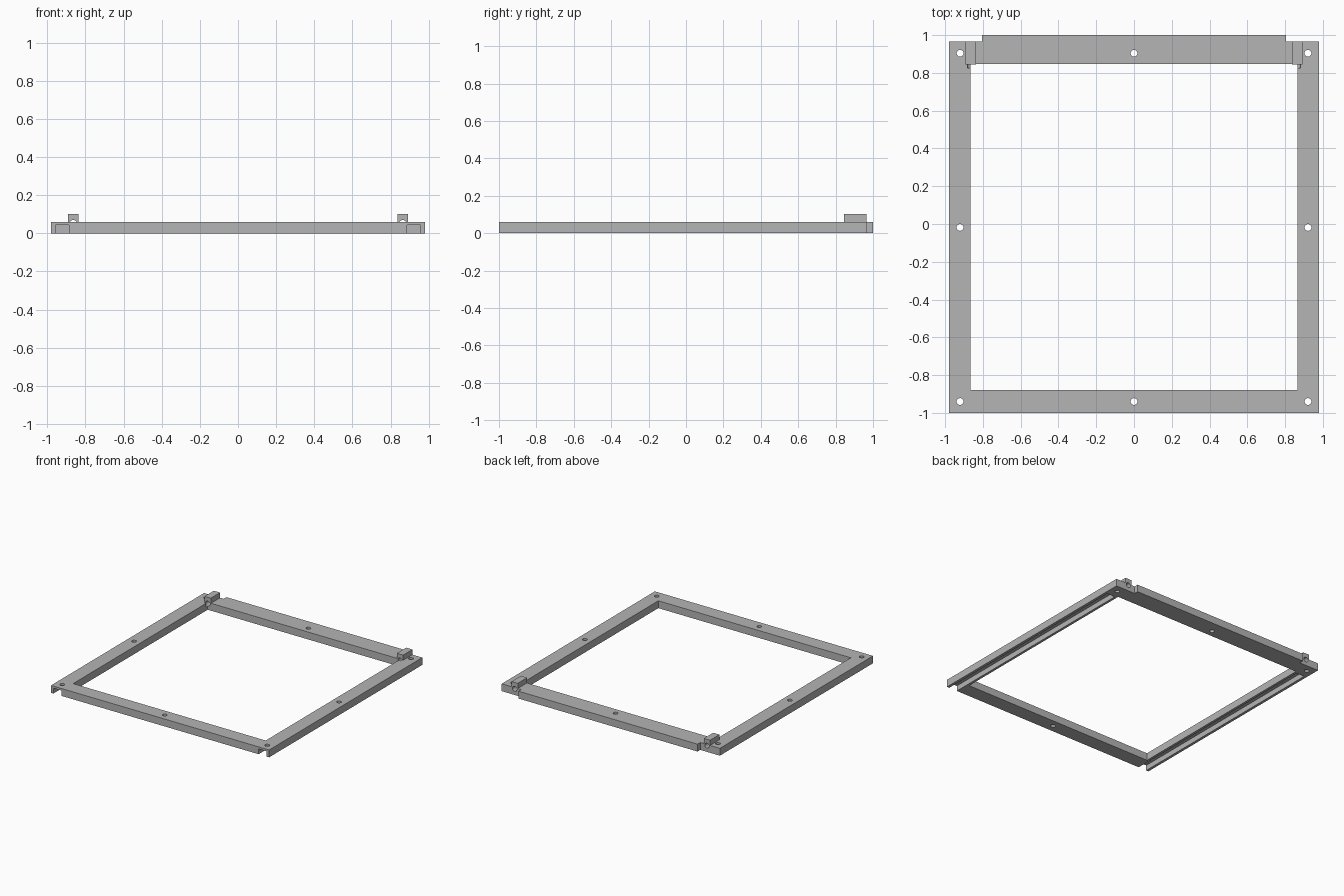
import bpy, bmesh
from mathutils import Matrix, Vector

cube = bpy.data.objects.get("Cube")
if cube:
    bpy.data.objects.remove(cube, do_unlink=True)

grey = bpy.data.materials.new("plain grey")
grey.use_nodes = True
color = (0.46, 0.46, 0.46, 1)
grey.diffuse_color = color
grey.node_tree.nodes["Principled BSDF"].inputs["Base Color"].default_value = color

HEIGHT = 0.06
OUTER, INNER = 0.98, 0.865


def add_object(name, bm):
    bmesh.ops.recalc_face_normals(bm, faces=bm.faces[:])
    mesh = bpy.data.meshes.new(name)
    bm.to_mesh(mesh)
    bm.free()
    mesh.materials.append(grey)
    obj = bpy.data.objects.new(name, mesh)
    bpy.context.collection.objects.link(obj)
    return obj


def prism(name, points, height):
    bm = bmesh.new()
    face = bm.faces.new([bm.verts.new((x, y, 0)) for x, y in points])
    top = bmesh.ops.extrude_face_region(bm, geom=[face])
    verts = [v for v in top["geom"] if isinstance(v, bmesh.types.BMVert)]
    bmesh.ops.translate(bm, verts=verts, vec=(0, 0, height))
    return add_object(name, bm)


def box(name, low, high):
    low, high = Vector(low), Vector(high)
    bm = bmesh.new()
    size = Matrix.Diagonal((*(high - low), 1))
    bmesh.ops.create_cube(bm, size=1, matrix=Matrix.Translation((low + high) / 2) @ size)
    return add_object(name, bm)


def rod(name, centre, radius, length, axis="Z"):
    bm = bmesh.new()
    turn = Matrix.Rotation(1.5707963, 4, "X") if axis == "Y" else Matrix()
    bmesh.ops.create_cone(bm, cap_ends=True, segments=24, radius1=radius, radius2=radius,
                          depth=length, matrix=Matrix.Translation(centre) @ turn)
    return add_object(name, bm)


def cut(target, cutters):
    # Subtract every cutter and bake the result
    for cutter in cutters:
        mod = target.modifiers.new("cut", "BOOLEAN")
        mod.operation, mod.solver, mod.object = "DIFFERENCE", "EXACT", cutter
    graph = bpy.context.evaluated_depsgraph_get()
    baked = bpy.data.meshes.new_from_object(target.evaluated_get(graph))
    target.modifiers.clear()
    target.data = baked


# Frame outline, with the back rail stepping out between the clips
half = [(OUTER, -1), (OUTER, 0.965), (0.804, 0.965), (0.804, 1)]
frame = prism("frame", half + [(-x, y) for x, y in reversed(half)], HEIGHT)

cutters = [box("opening_cutter", (-INNER, -0.88, -0.1), (INNER, 0.847, 0.2))]

# Screw holes
for x, y in [(0, -0.94), (0, 0.904)]:
    cutters.append(rod("screw_cutter", (x, y, 0), 0.018, 0.5))

pin_cutters = {}
for side, label in ((1, "left"), (-1, "right")):
    for y in (-0.94, -0.018, 0.904):
        cutters.append(rod("screw_cutter", (side * 0.921, y, 0), 0.018, 0.5))
    # Channel under the side rail, open at the front
    xs = sorted((side * 0.885, side * 0.958))
    cutters.append(box("channel_cutter", (xs[0], -1.1, -0.1), (xs[1], 0.83, 0.043)))
    # Round pin hole under the clip
    pin = rod("pin_cutter", (side * 0.864, 0.965, 0.05), 0.02, 0.28, "Y")
    pin_cutters[side] = pin
    cutters.append(pin)

cut(frame, cutters)

# Raised clips at the back corners
for side, label in ((1, "left"), (-1, "right")):
    xs = sorted((side * 0.836, side * 0.892))
    clip = box(label + "_clip", (xs[0], 0.845, HEIGHT), (xs[1], 0.965, 0.102))
    cut(clip, [pin_cutters[side]])

for cutter in cutters:
    bpy.data.objects.remove(cutter, do_unlink=True)
